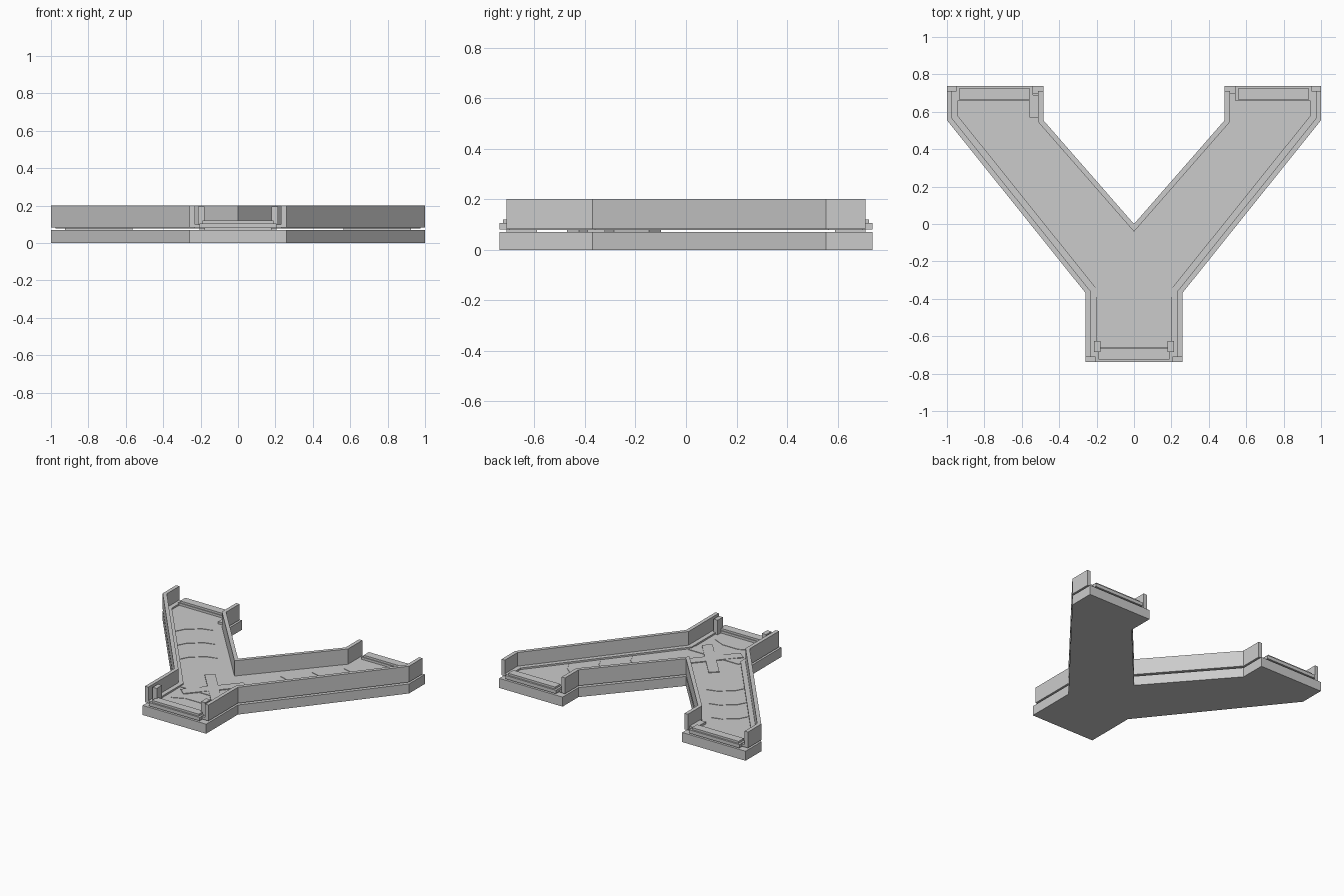
import bpy, bmesh, math
from mathutils import Vector

if "Cube" in bpy.data.objects:
    bpy.data.objects.remove(bpy.data.objects["Cube"])


def prism(name, pts, z0, z1):
    """Extrude a flat outline from z0 to z1."""
    bm = bmesh.new()
    face = bm.faces.new([bm.verts.new((x, y, z0)) for x, y in pts])
    ext = bmesh.ops.extrude_face_region(bm, geom=[face])
    verts = [g for g in ext["geom"] if isinstance(g, bmesh.types.BMVert)]
    bmesh.ops.translate(bm, vec=(0, 0, z1 - z0), verts=verts)
    bmesh.ops.recalc_face_normals(bm, faces=bm.faces)
    me = bpy.data.meshes.new(name)
    bm.to_mesh(me)
    bm.free()
    ob = bpy.data.objects.new(name, me)
    bpy.context.collection.objects.link(ob)
    return ob


def box(name, x0, x1, y0, y1, z0, z1):
    return prism(name, [(x0, y0), (x1, y0), (x1, y1), (x0, y1)], z0, z1)


def offset(path, d):
    """Mitred copy of an open path, moved d to its left."""
    p = [Vector(q) for q in path]
    norms = []
    for a, b in zip(p, p[1:]):
        t = (b - a).normalized()
        norms.append(Vector((-t.y, t.x)))
    out = []
    for i, q in enumerate(p):
        n0, n1 = norms[max(i - 1, 0)], norms[min(i, len(norms) - 1)]
        m = (n0 + n1).normalized()
        out.append(tuple(q + m * (d / m.dot(n0))))
    return out


def strip(name, path, d0, d1, z0, z1):
    return prism(name, offset(path, d0) + offset(path, d1)[::-1], z0, z1)


def flip(path):
    return [(-x, y) for x, y in path][::-1]


def outer(y_top, y_low):
    return [(-1, y_top), (-1, .555), (-.258, -.37), (-.258, y_low)]


def inner(y_top):
    return [(.485, y_top), (.485, .555), (0, 0), (-.485, .555), (-.485, y_top)]


# base slab
prism("base_slab", outer(.738, -.738) + flip(outer(.738, -.738)) + inner(.738), 0, .07)

# raised track floor
left = offset(outer(.7, -.7), .025)
prism("track_floor", left + flip(left) + offset(inner(.7), .025), .078, .088)

# side walls with low inner lips
for name, path in (("left_wall", outer(.71, -.71)),
                   ("right_wall", flip(outer(.71, -.71))),
                   ("fork_wall", inner(.71))):
    strip(name, path, 0, .027, .083, .2)
    if name != "fork_wall":
        strip(name + "_lip", path, .027, .06, .083, .1)

# end bars and their supports
for name, cx, s in (("front", 0, -1), ("back_left", -.745, 1), ("back_right", .745, 1)):
    y = sorted((s * .66, s * .738))
    box(name + "_bar", cx - .205, cx + .205, *y, .08, .105)
    y = sorted((s * .665, s * .725))
    box(name + "_bar_cap", cx - .19, cx + .19, *y, .105, .12)
    y = sorted((s * .59, s * .71))
    box(name + "_support", cx - .18, cx + .18, *y, .068, .08)

# small posts beside the front bar and at the fork wall
for s in (-1, 1):
    box("front_post", *sorted((s * .18, s * .213)), -.685, -.625, .08, .195)
box("fork_post", -.56, -.51, .57, .69, .083, .105)

# cross plate and band at the junction
for s in (-1, 1):
    arm = box("cross_arm", -.215, .215, -.036, .036, .07, .094)
    arm.rotation_euler.z = s * math.radians(49)
    arm.location = (0, -.285, 0)
box("cross_band", -.205, .205, -.39, -.32, .07, .092)

# shallow chevron ridges along the track
d = Vector((.742, .925)).normalized()
n = Vector((-d.y, d.x))
for s in (-1, 1):
    for t in (.28, .5, .72):
        c = Vector((.2, -.15)) + d * t
        pts = [c + n * .13 - d * .03, c + n * .06, c - n * .06, c - n * .13 - d * .03]
        path = [(s * p.x, p.y) for p in pts]
        strip("chevron_ridge", path, 0, .008, .086, .091)
strip("chevron_ridge", [(-.15, -.56), (-.06, -.52), (.06, -.52), (.15, -.56)], 0, .008, .086, .091)
